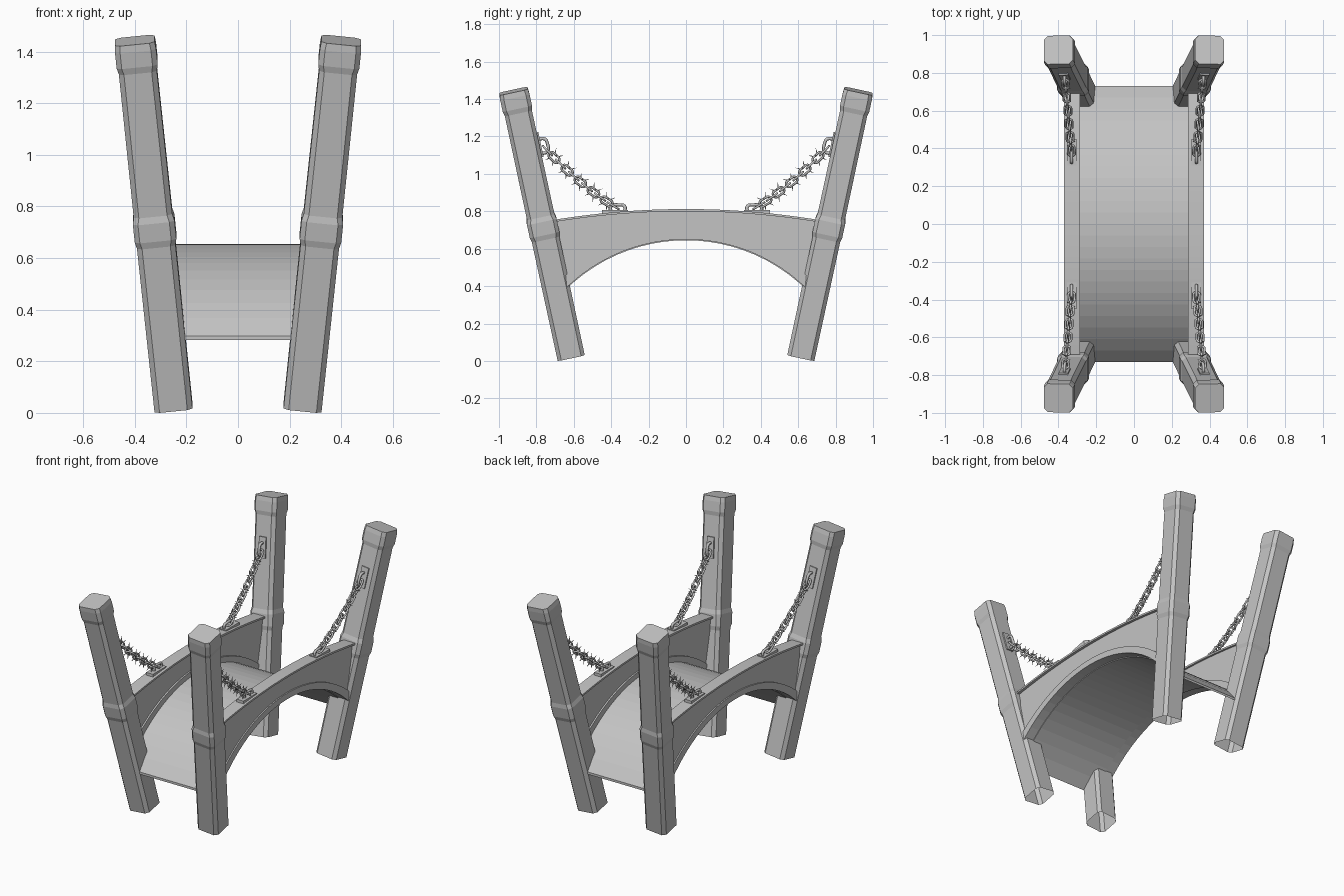
import bpy, bmesh, math
from mathutils import Vector, Matrix

cube = bpy.data.objects.get("Cube")
if cube:
    bpy.data.objects.remove(cube, do_unlink=True)

stone = bpy.data.materials.new("plain grey")
stone.use_nodes = True
stone.diffuse_color = (0.55, 0.55, 0.55, 1)
stone.node_tree.nodes["Principled BSDF"].inputs["Base Color"].default_value = (0.55, 0.55, 0.55, 1)


def finish(bm, name, sx=1, sy=1):
    """Mirror into the wanted quadrant and turn into an object."""
    bmesh.ops.transform(bm, matrix=Matrix.Diagonal((sx, sy, 1, 1)), verts=bm.verts)
    bmesh.ops.recalc_face_normals(bm, faces=bm.faces)
    mesh = bpy.data.meshes.new(name)
    bm.to_mesh(mesh)
    bm.free()
    mesh.materials.append(stone)
    obj = bpy.data.objects.new(name, mesh)
    bpy.context.scene.collection.objects.link(obj)
    return obj


def loft(bm, rings, closed=False):
    """Bridge rings of points with quads."""
    vs = [[bm.verts.new(p) for p in ring] for ring in rings]
    n = len(vs[0])
    pairs = list(zip(vs, vs[1:])) + ([(vs[-1], vs[0])] if closed else [])
    for a, b in pairs:
        for i in range(n):
            j = (i + 1) % n
            bm.faces.new((a[i], a[j], b[j], b[i]))
    return vs


# Axis and local frame of a leaning post
FOOT, HEAD = Vector((0.25, 0.615, 0.021)), Vector((0.40, 0.922, 1.443))
AXIS = (HEAD - FOOT).normalized()
U = (Vector((1, 0, 0)) - AXIS * AXIS.x).normalized()
V = AXIS.cross(U)


def post_point(z):
    return FOOT.lerp(HEAD, (z - FOOT.z) / (HEAD.z - FOOT.z))


def post(name, sx, sy):
    bm = bmesh.new()
    sections = [(0.021, .074), (0.655, .075), (0.68, .081), (0.75, .081), (0.775, .075),
                (1.33, .074), (1.355, .080), (1.415, .080), (1.443, .077)]
    rings = []
    for z, h in sections:
        c = h - 0.02
        octagon = [(h, -c), (h, c), (c, h), (-c, h), (-h, c), (-h, -c), (-c, -h), (c, -h)]
        rings.append([post_point(z) + U * a + V * b for a, b in octagon])
    vs = loft(bm, rings)
    bm.faces.new(vs[-1])
    finish(bm, name, sx, sy)


def arc(radius, top):
    """Height of a circular arch with its crown at the given height."""
    return lambda y: top - radius + math.sqrt(radius * radius - y * y)


def band(name, x0, x1, low, high, reach, sx=1, steps=24):
    """Slab running along y between two height curves."""
    bm = bmesh.new()
    rings = []
    for i in range(steps + 1):
        y = reach * (2 * i / steps - 1)
        rings.append([(x0, y, low(y)), (x1, y, low(y)), (x1, y, high(y)), (x0, y, high(y))])
    vs = loft(bm, rings)
    bm.faces.new(vs[0])
    bm.faces.new(vs[-1])
    return finish(bm, name, sx)


def link(bm, centre, along, side, length, width, wire):
    """Stadium shaped chain ring lying in the along/side plane."""
    normal = along.cross(side)
    rings = []
    straight = (length - width) / 2
    for i in range(14):
        a = 2 * math.pi * (i + 0.5) / 14
        out = along * math.cos(a) + side * math.sin(a)
        mid = centre + out * (width / 2) + along * math.copysign(straight, math.cos(a))
        rings.append([mid + out * wire * math.cos(b) + normal * wire * math.sin(b)
                      for b in (k * math.pi / 3 for k in range(6))])
    loft(bm, rings, closed=True)


def spike(bm, base, direction, length):
    turn = direction.to_track_quat('Z', 'Y').to_matrix().to_4x4()
    bmesh.ops.create_cone(bm, cap_ends=True, segments=5, radius1=0.004, radius2=0.0005, depth=length,
                          matrix=Matrix.Translation(base + direction * length / 2) @ turn)


def plate(bm, centre, axes, size):
    turn = Matrix(axes).transposed().to_4x4()
    bmesh.ops.create_cube(bm, size=1, matrix=Matrix.Translation(centre) @ turn
                          @ Matrix.Diagonal((*size, 1)))


def chain(name, sx, sy):
    bm = bmesh.new()
    X, Y, Z = Vector((1, 0, 0)), Vector((0, 1, 0)), Vector((0, 0, 1))
    # mounting plates and their eye rings
    inner = post_point(1.14) - V * 0.076
    plate(bm, inner, (U, V, AXIS), (0.05, 0.014, 0.13))
    plate(bm, Vector((0.33, 0.38, 0.798)), (X, Y, Z), (0.05, 0.14, 0.018))
    start, end = Vector((0.364, 0.765, 1.15)), Vector((0.33, 0.365, 0.815))
    link(bm, start, AXIS, V, 0.08, 0.055, 0.009)
    link(bm, end, Y, Z, 0.08, 0.04, 0.009)

    # sagging run of alternating links
    def path(t):
        return start.lerp(end, t) - Z * 0.10 * t * (1 - t)

    count = 11
    for i in range(count):
        t = (i + 0.7) / (count + 0.4)
        along = (path(t + 0.01) - path(t - 0.01)).normalized()
        flat = (X - along * along.x).normalized()
        upright = along.cross(flat)
        side = flat if i % 2 == 0 else upright
        link(bm, path(t), along, side, 0.068, 0.036, 0.0065)
        if i % 2:
            for a in (-1, 1):
                for b in (-1, 1):
                    direction = (along * a * 0.6 + side * b).normalized()
                    spike(bm, path(t) + along * a * 0.012 + side * b * 0.018, direction, 0.03)
                spike(bm, path(t) + side * a * 0.018, flat * a, 0.022)
    obj = finish(bm, name, sx, sy)
    bpy.ops.object.select_all(action='DESELECT')
    obj.select_set(True)
    bpy.context.view_layer.objects.active = obj
    bpy.ops.object.shade_smooth_by_angle(angle=math.radians(65))


# Curves shared by the arched parts
soffit = arc(0.92, 0.65)
rim_top = arc(1.006, 0.69)


def crest(y):
    return 0.812 - 0.055 * (y / 0.69) ** 2


def below_crest(y):
    return crest(y) - 0.012


# Walkway
band("deck", -0.295, 0.295, arc(0.917, 0.645), arc(0.925, 0.655), 0.73)

# Side walls with coping and arch rim, then posts and chains
for sx, side in ((1, "left"), (-1, "right")):
    band(side + "_parapet", 0.30, 0.352, lambda y: soffit(y) + 0.02, below_crest, 0.70, sx)
    band(side + "_coping", 0.287, 0.37, below_crest, crest, 0.70, sx)
    band(side + "_arch_rim", 0.29, 0.36, soffit, rim_top, 0.68, sx)
    for sy, end in ((-1, "front"), (1, "back")):
        post(f"{end}_{side}_post", sx, sy)
        chain(f"{end}_{side}_chain", sx, sy)
